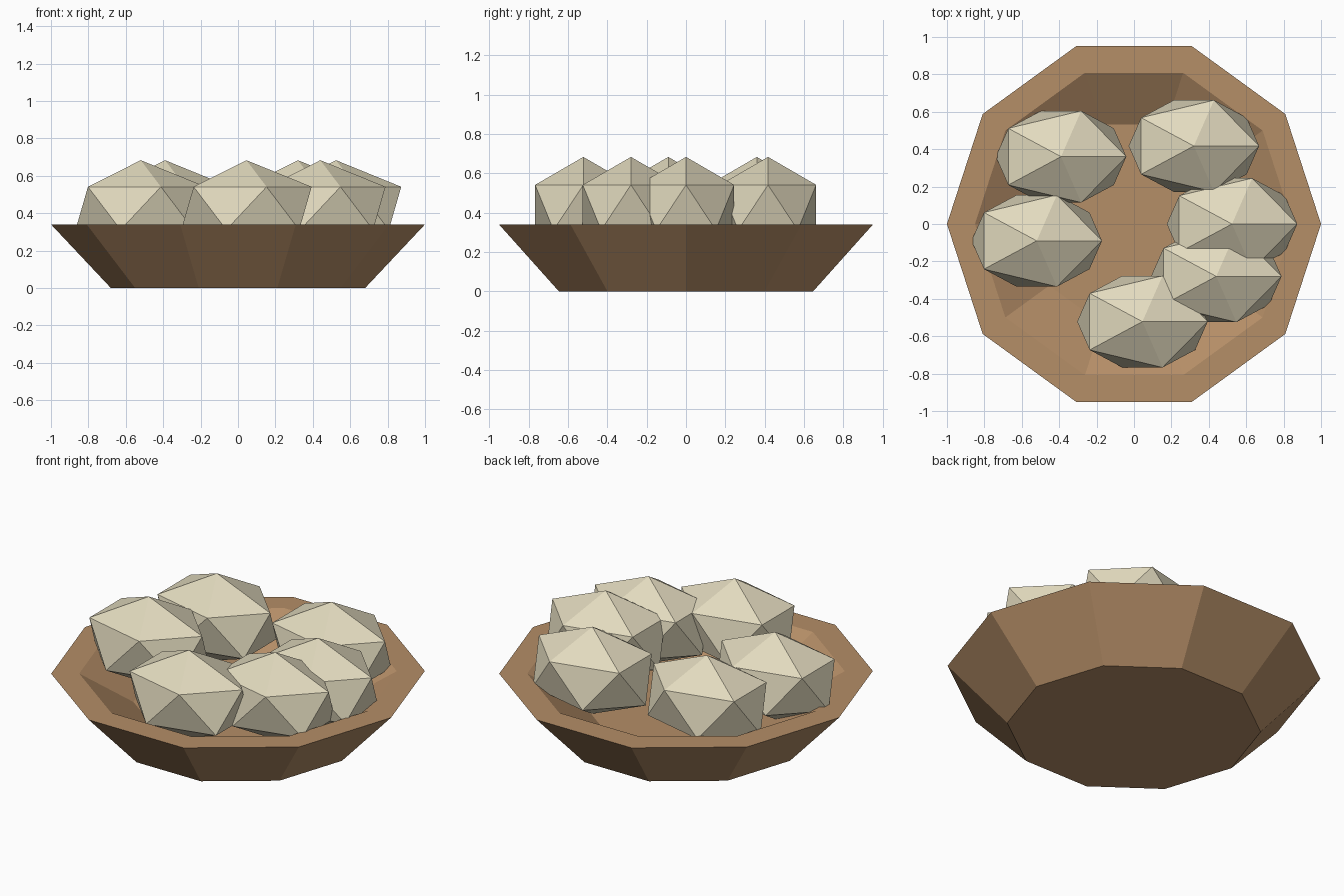
import bpy, bmesh, math

if "Cube" in bpy.data.objects:
    bpy.data.objects.remove(bpy.data.objects["Cube"])


def srgb(r, g, b):
    def lin(c):
        c /= 255
        return c / 12.92 if c <= 0.04045 else ((c + 0.055) / 1.055) ** 2.4
    return (lin(r), lin(g), lin(b), 1)


def material(name, rgb):
    m = bpy.data.materials.new(name)
    m.diffuse_color = srgb(*rgb)
    m.use_nodes = True
    m.node_tree.nodes["Principled BSDF"].inputs["Base Color"].default_value = m.diffuse_color
    return m


def add_object(name, bm, mat):
    bmesh.ops.recalc_face_normals(bm, faces=bm.faces)
    me = bpy.data.meshes.new(name)
    bm.to_mesh(me)
    bm.free()
    me.materials.append(mat)
    ob = bpy.data.objects.new(name, me)
    bpy.context.collection.objects.link(ob)
    return ob


wood = material("warm brown", (181, 142, 103))
cream = material("pale cream", (226, 218, 190))

# Ten-sided bowl: outer base, outer rim, inner rim, inner floor
SIDES = 10
profile = [(0.68, 0.0), (1.0, 0.34), (0.85, 0.34), (0.56, 0.17)]
bm = bmesh.new()
rings = []
for r, z in profile:
    rings.append([bm.verts.new((r * math.cos(math.tau * i / SIDES),
                                r * math.sin(math.tau * i / SIDES), z))
                  for i in range(SIDES)])
for a, b in zip(rings, rings[1:]):
    for i in range(SIDES):
        j = (i + 1) % SIDES
        bm.faces.new((a[i], a[j], b[j], b[i]))
bm.faces.new(rings[0])
bm.faces.new(rings[-1])
add_object("bowl", bm, wood)

# Six faceted lumps resting on the bowl floor
centres = [(-0.39, 0.36), (0.32, 0.417), (0.524, 0.0),
           (0.44, -0.28), (0.045, -0.522), (-0.52, -0.09)]
for n, (x, y) in enumerate(centres, 1):
    bm = bmesh.new()
    bmesh.ops.create_icosphere(bm, subdivisions=1, radius=1)
    bmesh.ops.scale(bm, vec=(0.39, 0.288, 0.257), verts=bm.verts)
    ob = add_object(f"lump_{n}", bm, cream)
    ob.location = (x, y, 0.426)
